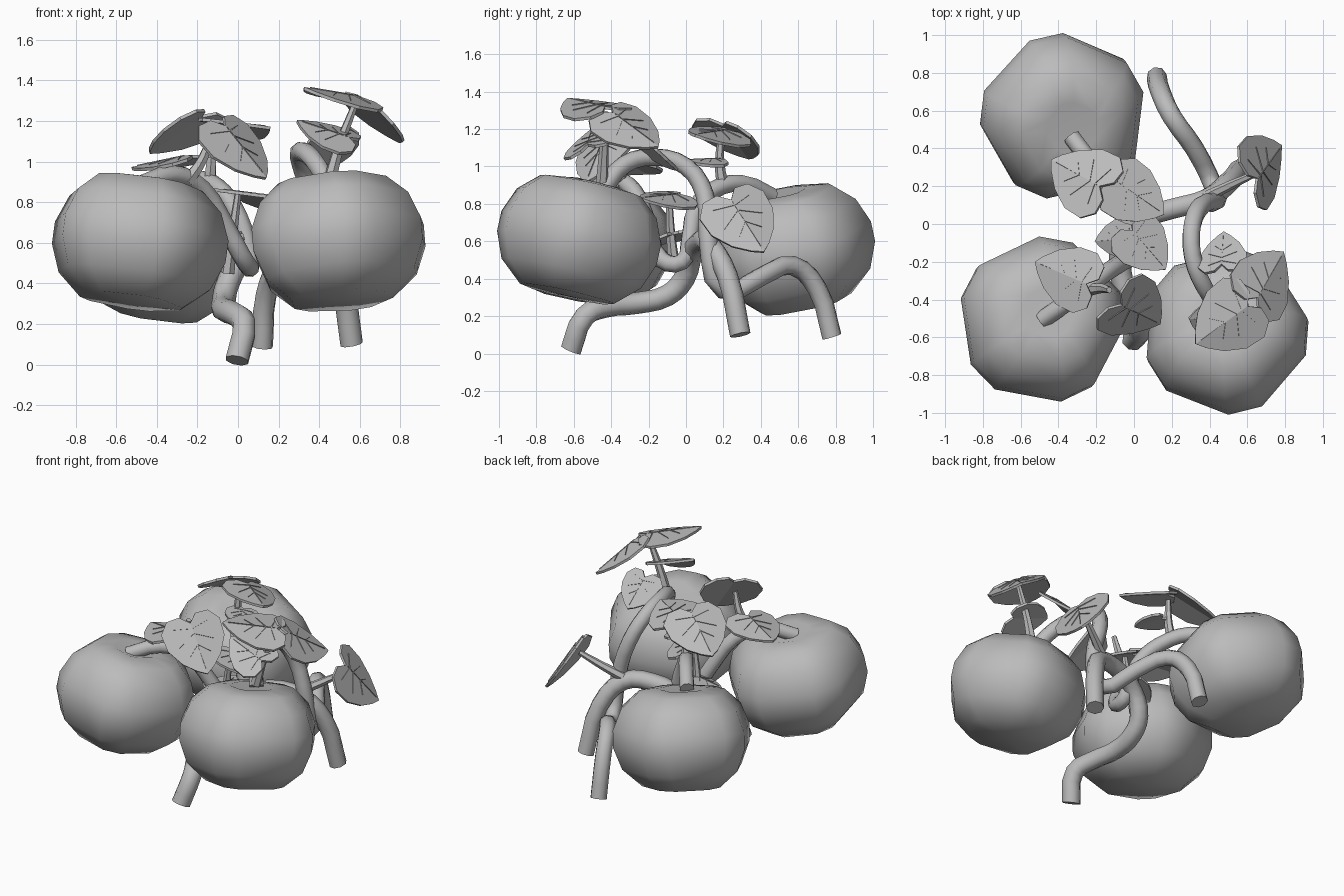
import bpy, bmesh, math
from mathutils import Vector, Matrix

if "Cube" in bpy.data.objects:
    bpy.data.objects.remove(bpy.data.objects["Cube"])

# One plain grey for everything
grey = bpy.data.materials.new("plain grey")
grey.use_nodes = True
grey.diffuse_color = (0.5, 0.5, 0.5, 1)
bsdf = next(n for n in grey.node_tree.nodes if n.type == 'BSDF_PRINCIPLED')
bsdf.inputs["Base Color"].default_value = (0.5, 0.5, 0.5, 1)


def add_object(name, data):
    ob = bpy.data.objects.new(name, data)
    bpy.context.scene.collection.objects.link(ob)
    data.materials.append(grey)
    bpy.ops.object.select_all(action='DESELECT')
    ob.select_set(True)
    bpy.context.view_layer.objects.active = ob
    return ob


# Pumpkins: five broad lobes with a narrow bevel between, leaning to the middle
PROFILE = [(.14, .31), (.28, .29), (.385, .195), (.44, .06), (.44, -.05), (.385, -.19), (.26, -.3)]


def pumpkin(name, centre, turn, lean):
    bm = bmesh.new()
    angles = [math.radians(turn + 72 * k + s) for k in range(5) for s in (-12, 12)]
    rings = [[bm.verts.new((r * math.cos(a), r * math.sin(a), z)) for a in angles] for r, z in PROFILE]
    top, bottom = bm.verts.new((0, 0, .27)), bm.verts.new((0, 0, -.31))
    for i in range(10):
        j = (i + 1) % 10
        bm.faces.new((top, rings[0][i], rings[0][j]))
        bm.faces.new((bottom, rings[-1][j], rings[-1][i]))
        for a, b in zip(rings, rings[1:]):
            bm.faces.new((a[i], b[i], b[j], a[j]))
    tilt = Vector((0, 0, 1)).rotation_difference(Vector((*lean, 1))).to_matrix().to_4x4()
    bm.transform(Matrix.Translation(centre) @ tilt)
    bmesh.ops.recalc_face_normals(bm, faces=bm.faces)
    me = bpy.data.meshes.new(name)
    bm.to_mesh(me)
    add_object(name, me)
    bpy.ops.object.shade_smooth_by_angle(angle=math.radians(60))


pumpkin("pumpkin_front_right", (-.49, -.51, .605), 8, (.14, .15))
pumpkin("pumpkin_front_left", (.485, -.57, .61), -4, (-.08, .22))
pumpkin("pumpkin_back", (-.375, .57, .56), 30, (.17, -.21))


# Vines and stems: tapered tubes along a path
def tube(name, points, r0, r1, sides=2):
    cu = bpy.data.curves.new(name, 'CURVE')
    cu.dimensions = '3D'
    cu.bevel_depth = 1
    cu.bevel_resolution = sides
    cu.resolution_u = 3
    cu.use_fill_caps = True
    sp = cu.splines.new('BEZIER')
    sp.bezier_points.add(len(points) - 1)
    for i, (bp, p) in enumerate(zip(sp.bezier_points, points)):
        bp.co = p
        bp.handle_left_type = bp.handle_right_type = 'AUTO'
        bp.radius = r0 + (r1 - r0) * i / (len(points) - 1)
    add_object(name, cu)
    bpy.ops.object.convert(target='MESH')
    bpy.ops.object.shade_smooth_by_angle(angle=math.radians(50))


tube("vine_left", [(.12, .78, .09), (.14, .7, .35), (.2, .57, .47), (.32, .4, .41), (.42, .2, .34),
                   (.43, .12, .6), (.36, .1, .85), (.31, 0, 1), (.31, -.17, 1.05),
                   (.37, -.33, 1.01), (.45, -.44, .88)], .054, .047)
tube("vine_ground", [(-.005, -.615, .02), (.03, -.54, .2), (-.02, -.43, .25), (-.07, -.26, .27),
                     (-.07, -.1, .31), (-.05, -.01, .4), (.03, .03, .53), (.2, .08, .6),
                     (.38, .13, .58), (.5, .22, .42), (.56, .29, .1)], .06, .056)
tube("vine_right", [(-.49, -.51, .88), (-.32, -.39, .935), (-.18, -.28, .87), (-.06, -.2, .68),
                    (.04, -.13, .5), (.06, -.02, .49), (.04, .02, .62), (-.02, .05, .77),
                    (-.1, .14, .87), (-.21, .3, .91), (-.33, .46, .84)], .047, .047)
STEMS = {
    "front_left": [(.45, -.45, .9), (.5, -.44, 1.08), (.58, -.43, 1.29)],
    "front_right": [(-.25, -.35, .9), (-.17, -.34, 1.02), (-.13, -.35, 1.15)],
    "back": [(-.14, .2, .88), (-.13, .18, 1.02), (-.12, .19, 1.17)],
    "side": [(.36, .13, .6), (.5, .2, .68), (.63, .26, .76)],
    "middle": [(-.05, -.06, .45), (-.03, -.08, .62), (0, -.09, .84)],
}
for key, path in STEMS.items():
    tube("leaf_stem_" + key, path, .034, .017, 1)

# Leaves: folded heart plates with thin raised veins
OUTLINE = [(.16, -.17), (.4, -.17), (.57, .03), (.55, .36), (.37, .68), (.16, .89)]
VEINS = [((0, .05), (0, .9)), ((0, .1), (.33, .02)), ((0, .2), (.34, .38)), ((0, .42), (.2, .6))]


def leaf(name, centre, tip, normal, size):
    n = Vector(normal).normalized()
    v = Vector(tip)
    v = (v - n * v.dot(n)).normalized()
    u = v.cross(n)
    origin = Vector(centre) - v * size * .4
    bm = bmesh.new()

    def point(x, y, lift=0):
        h = .1 - .18 * abs(x) - .1 * y + lift
        return bm.verts.new(origin + size * (u * x + v * y + n * h))

    base, point_end = point(0, 0), point(0, 1)
    for side in (1, -1):
        rim = [point(side * x, y) for x, y in OUTLINE]
        bm.faces.new([base] + rim + [point_end])
        for (x0, y0), (x1, y1) in VEINS:
            bm.faces.new([point(side * x0, y0 - .012, .015),
                          point(side * (x0 + .008), y0 + .012, .015),
                          point(side * x1, y1, .015)])
    for f in bm.faces:
        f.normal_update()
        if f.normal.dot(n) < 0:
            f.normal_flip()
    me = bpy.data.meshes.new(name)
    bm.to_mesh(me)
    ob = add_object(name, me)
    mod = ob.modifiers.new("thickness", 'SOLIDIFY')
    mod.thickness = .016
    mod.offset = -1


leaf("leaf_left_top", (.485, -.515, 1.32), (-.8, -.6, .2), (.3, 0, 1), .34)
leaf("leaf_left_outer", (.7, -.295, 1.2), (.5, .8, -.5), (.55, .15, .8), .33)
leaf("leaf_left_under", (.44, -.51, 1.14), (-.8, .1, .2), (.35, -.4, .85), .27)
leaf("leaf_left_back", (.47, -.15, 1.07), (0, .8, -.4), (-.2, .6, .8), .23)
leaf("leaf_back_outer", (-.28, .25, 1.14), (-.8, .5, -.2), (-.3, .35, .9), .34)
leaf("leaf_back_inner", (.01, .15, 1.17), (.7, -.5, -.1), (.15, .25, 1), .3)
leaf("leaf_back_small", (-.05, .1, 1.03), (.3, -.8, 0), (.1, .1, 1), .19)
leaf("leaf_right_inner", (.01, -.46, 1.06), (.65, -.35, -.7), (.45, -.55, .7), .34)
leaf("leaf_right_outer", (-.36, -.27, .99), (-.7, .3, -.1), (-.1, 0, 1), .3)
leaf("leaf_side", (.69, .31, .7), (.35, .5, -.8), (.8, .1, .55), .35)
leaf("leaf_middle_top", (.06, -.12, .83), (.5, -.6, -.1), (.2, .2, 1), .27)
leaf("leaf_middle_low", (-.09, -.08, .62), (-.8, -.1, 0), (-.1, -.2, 1), .2)
